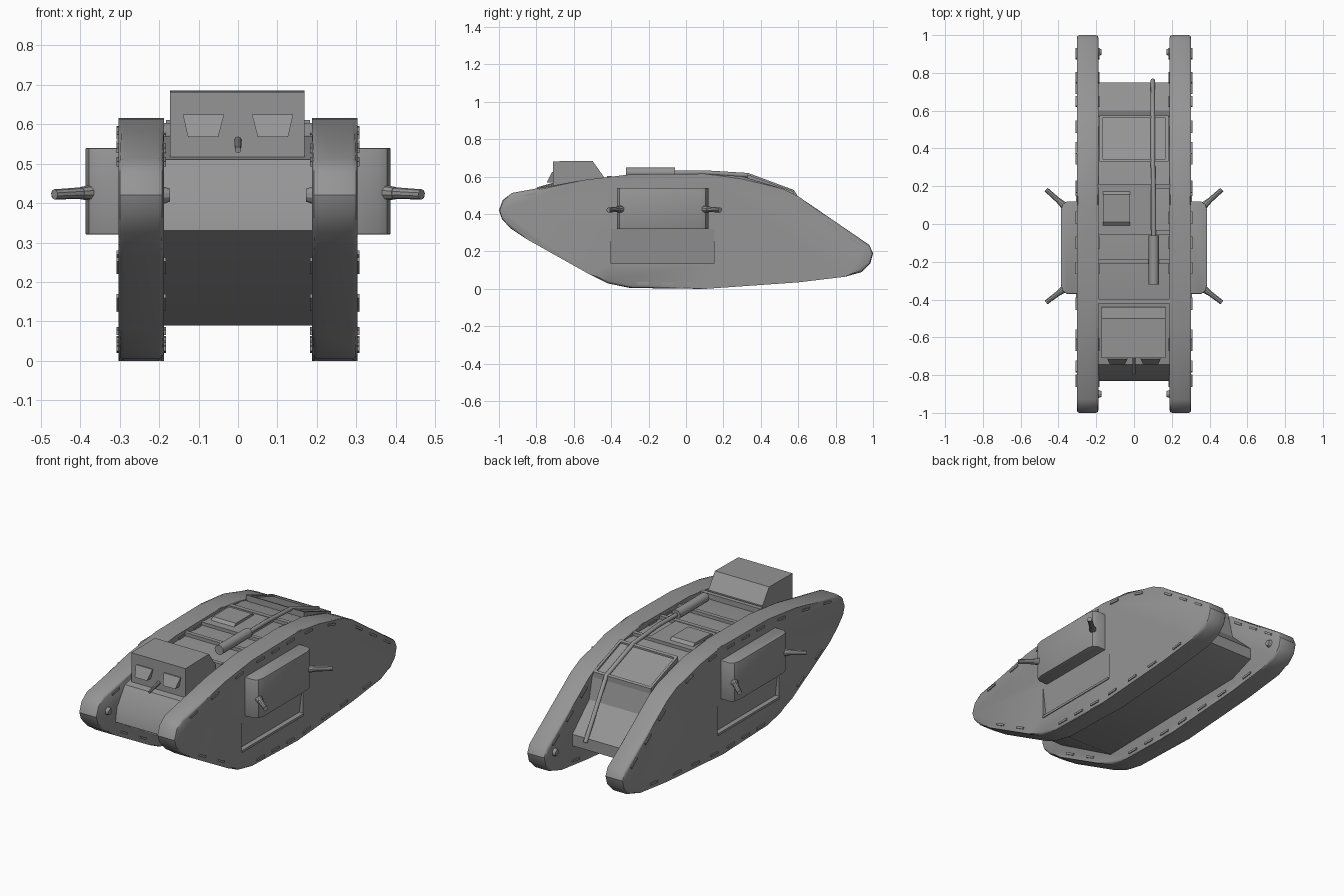
import bpy, bmesh
from math import atan2
from mathutils import Vector, Matrix

if "Cube" in bpy.data.objects:
    bpy.data.objects.remove(bpy.data.objects["Cube"])

steel = bpy.data.materials.new("dark_steel")
steel.diffuse_color = (.3, .3, .3, 1)
steel.use_nodes = True
steel.node_tree.nodes["Principled BSDF"].inputs["Base Color"].default_value = steel.diffuse_color


def finish(name, bm, mirror=False):
    bmesh.ops.recalc_face_normals(bm, faces=bm.faces[:])
    me = bpy.data.meshes.new(name)
    bm.to_mesh(me)
    bm.free()
    me.materials.append(steel)
    ob = bpy.data.objects.new(name, me)
    bpy.context.collection.objects.link(ob)
    if mirror:
        ob.modifiers.new("Mirror", 'MIRROR').use_mirror_merge = False
    return ob


def prism(name, pts, axis, a, b, bevel=0.0, mirror=False):
    """Extrude a profile along x (pts are y,z), y (x,z) or z (x,y)."""
    bm = bmesh.new()
    put = {'x': lambda p, t: (t, p[0], p[1]),
           'y': lambda p, t: (p[0], t, p[1]),
           'z': lambda p, t: (p[0], p[1], t)}[axis]
    lo = [bm.verts.new(put(p, a)) for p in pts]
    hi = [bm.verts.new(put(p, b)) for p in pts]
    bm.faces.new(lo)
    bm.faces.new(hi)
    for i in range(len(pts)):
        j = (i + 1) % len(pts)
        bm.faces.new((lo[i], lo[j], hi[j], hi[i]))
    if bevel:
        k = 'xyz'.index(axis)
        rim = [e for e in bm.edges if abs(e.verts[0].co[k] - e.verts[1].co[k]) < 1e-6]
        bmesh.ops.bevel(bm, geom=rim, offset=bevel, segments=2, profile=0.5, affect='EDGES')
    return finish(name, bm, mirror)


def box(name, x0, x1, y0, y1, z0, z1, mirror=False):
    return prism(name, [(x0, y0), (x1, y0), (x1, y1), (x0, y1)], 'z', z0, z1, 0, mirror)


def rod(name, p, q, r0, r1, mirror=False, sides=10):
    p, q = Vector(p), Vector(q)
    d = q - p
    m = Matrix.Translation((p + q) / 2) @ d.to_track_quat('Z', 'Y').to_matrix().to_4x4()
    bm = bmesh.new()
    bmesh.ops.create_cone(bm, cap_ends=True, segments=sides, radius1=r0, radius2=r1,
                          depth=d.length, matrix=m)
    return finish(name, bm, mirror)


# Rhomboid track frames, with a recess below each side gun housing
outline = [(-1.0, .42), (-.985, .375), (-.94, .325), (-.85, .265), (-.52, .08), (-.42, .03),
           (-.3, .005), (.1, 0), (.6, .035), (.85, .065), (.94, .09), (.985, .135), (1.0, .19),
           (.98, .235), (.6, .495), (.52, .535), (.3, .602), (.1, .616), (-.3, .612),
           (-.55, .582), (-.93, .513), (-.98, .475)]
tracks = prism("track_frames", outline, 'x', .188, .303, .014)
cutter = prism("recess_cutter", [(.303, .32), (.28, .135), (.34, .135), (.34, .32)], 'y', -.4, .15)
cutter.hide_render = True
cutter.hide_viewport = True
cutter.display_type = 'WIRE'
cut = tracks.modifiers.new("Recess", 'BOOLEAN')
cut.operation, cut.solver, cut.object = 'DIFFERENCE', 'EXACT', cutter
tracks.modifiers.new("Mirror", 'MIRROR').use_mirror_merge = False

# Low track plate edges dotted along the inside and outside rims
bm = bmesh.new()
for i in range(len(outline)):
    p, q = Vector(outline[i]), Vector(outline[(i + 1) % len(outline)])
    d = q - p
    n = int(d.length / .13)
    normal = Vector((-d.y, d.x)).normalized()
    for k in range(n):
        c = p + d * (k + .5) / n + normal * .026
        for x in (.188, .303):
            m = (Matrix.Translation((x, c.x, c.y)) @ Matrix.Rotation(atan2(d.y, d.x), 4, 'X')
                 @ Matrix.Diagonal((.011, .065, .012, 1)))
            bmesh.ops.create_cube(bm, size=1, matrix=m)
finish("track_plate_edges", bm, True)

# Hull between the tracks
prism("hull", [(-.83, .33), (-.815, .41), (-.745, .51), (-.45, .57), (-.2, .585), (.3, .585),
               (.57, .5), (.6, .37), (.75, .23), (.75, .165), (.6, .11), (-.42, .09)],
      'x', -.192, .192)

# Driver cabin with its front flaps and machine gun
prism("cabin", [(-.71, .5), (-.71, .682), (-.5, .685), (-.44, .6), (-.44, .54)], 'x', -.172, .168)
bm = bmesh.new()
top = [bm.verts.new((.085 + x, y, .625)) for x, y in
       ((-.05, -.705), (.055, -.705), (.055, -.716), (-.05, -.716))]
low = [bm.verts.new((.085 + x, y, .568)) for x, y in
       ((-.035, -.705), (.042, -.705), (.042, -.745), (-.035, -.745))]
bm.faces.new(top)
bm.faces.new(low)
for i in range(4):
    j = (i + 1) % 4
    bm.faces.new((top[i], top[j], low[j], low[i]))
finish("cabin_visor_flap", bm, True)
rod("bow_gun", (0, -.70, .56), (0, -.795, .535), .01, .008)

# Side gun housings with angled guns fore and aft
plan = [(.28, -.37), (.355, -.37), (.378, -.355), (.387, -.32), (.387, .075), (.378, .105),
        (.355, .12), (.28, .12)]
prism("side_gun_housing", plan, 'z', .32, .54, .004, True)
for label, y0, y1, y2 in (("front", -.325, -.365, -.415), ("rear", .075, .122, .182)):
    rod(label + "_side_gun", (.345, y0, .428), (.465, y2, .422), .016, .013, True)
    rod(label + "_gun_root", (.345, y0, .428), (.398, y1, .425), .024, .016, True)
box("recess_ledge", .27, .308, -.4, .15, .124, .137, True)

# Roof deck: cross ribs, raised panel and hatch
for i, y in enumerate((-.41, -.2, -.045, .2)):
    box("deck_rib_%d" % i, -.19, .19, y - .012, y + .012, .56, .603)
box("deck_panel", -.19, .09, -.04, .2, .57, .6)
prism("roof_hatch", [(-.01, .598), (.01, .614), (.155, .614), (.175, .598)], 'x', -.165, -.02)

# Rear radiator cover with a raised rim
prism("radiator_cover", [(.335, .55), (.335, .6), (.57, .512), (.57, .46)], 'x', -.175, .175)
slope = -.37


def rim(name, x0, x1, y0, y1):
    z0, z1 = .611 + slope * (y0 - .33), .611 + slope * (y1 - .33)
    prism(name, [(y0, z0 - .03), (y0, z0), (y1, z1), (y1, z1 - .03)], 'x', x0, x1)


rim("radiator_side_rim_left", -.182, -.168, .33, .575)
rim("radiator_side_rim_right", .168, .182, .33, .575)
rim("radiator_front_rim", -.182, .182, .33, .344)
rim("radiator_rear_rim", -.182, .182, .561, .575)

# Exhaust: silencer on the roof and a long pipe running down the back
rod("silencer", (.105, -.32, .622), (.105, -.06, .622), .027, .027, sides=12)
cu = bpy.data.curves.new("exhaust_pipe", 'CURVE')
cu.dimensions = '3D'
cu.bevel_depth, cu.bevel_resolution, cu.use_fill_caps = .012, 2, True
cu.materials.append(steel)
path = [(.105, -.08, .62), (.105, .1, .622), (.1, .33, .608), (.1, .57, .519), (.1, .76, .21)]
sp = cu.splines.new('POLY')
sp.points.add(len(path) - 1)
for pt, co in zip(sp.points, path):
    pt.co = (*co, 1)
bpy.context.collection.objects.link(bpy.data.objects.new("exhaust_pipe", cu))

# Track tension brackets on the inner faces
for label, y, z in (("rear", .91, .19), ("front", -.9, .42)):
    rod(label + "_axle_hub", (.172, y, z), (.2, y, z), .016, .026, True)

# Smooth shading with sharp edges kept
bpy.ops.object.select_all(action='DESELECT')
for ob in bpy.context.scene.objects:
    if ob.type == 'MESH' and not ob.hide_render:
        ob.select_set(True)
        bpy.context.view_layer.objects.active = ob
bpy.ops.object.shade_smooth_by_angle(angle=.55)
